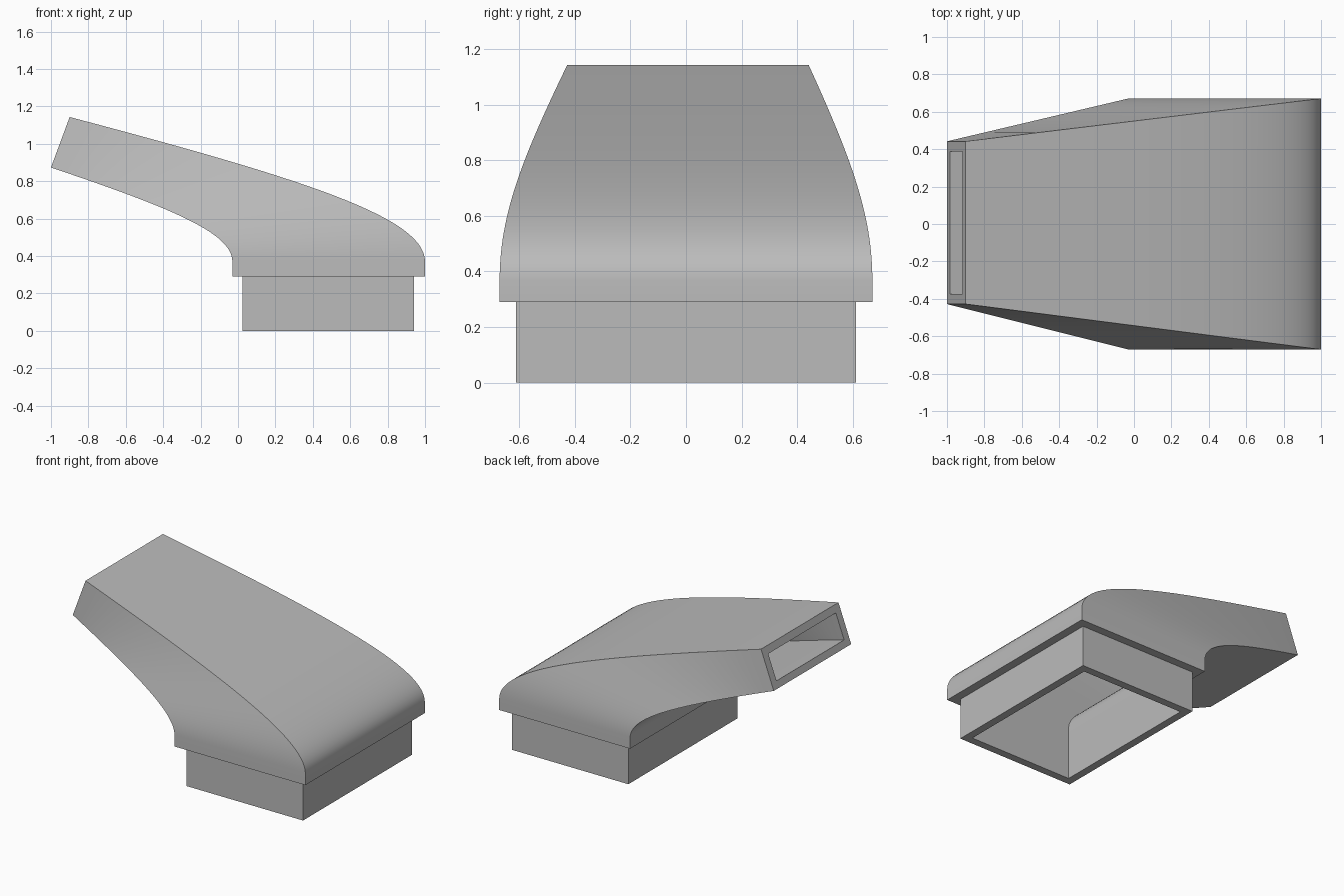
import bpy
import bmesh
import math

cube = bpy.data.objects.get("Cube")
if cube:
    bpy.data.objects.remove(cube)

grey = bpy.data.materials.new("matte grey")
grey.use_nodes = True
colour = (0.5, 0.5, 0.5, 1)
grey.diffuse_color = colour
grey.node_tree.nodes["Principled BSDF"].inputs["Base Color"].default_value = colour

STEPS = 28
FLANGE_Z = 0.29   # underside of the hood
BEND_Z = 0.37     # where the walls start to curve


def ring(low, high, half, mid=0.0):
    """Four corners: low = (x, z) of the underside edge, high = of the top edge."""
    return [(low[0], mid - half, low[1]), (high[0], mid - half, high[1]),
            (high[0], mid + half, high[1]), (low[0], mid + half, low[1])]


def flat_ring(x0, x1, half, z):
    return ring((x0, z), (x1, z), half)


def sweep(start, end, t):
    """Point on a curve leaving the start vertically and flattening to the end."""
    rise = 0.91 * t - 0.12 * t**2 + 0.21 * t**3
    return (start[0] + (end[0] - start[0]) * t * t,
            start[1] + (end[1] - start[1]) * rise)


def bend(x0, x1, half, low_end, high_end, end_half):
    """Rings of a wall that curves from the flange up to the mouth."""
    rings = [flat_ring(x0, x1, half, FLANGE_Z)]
    for i in range(STEPS + 1):
        t = i / STEPS
        rings.append(ring(sweep((x0, BEND_Z), low_end, t),
                          sweep((x1, BEND_Z), high_end, t),
                          half + (end_half - half) * t * t, 0.007 * t * t))
    return rings


def loft(name, rings):
    """Skin consecutive rings with quads."""
    bm = bmesh.new()
    loops = [[bm.verts.new(p) for p in r] for r in rings]
    for a, b in zip(loops, loops[1:]):
        for i in range(4):
            j = (i + 1) % 4
            bm.faces.new((a[i], a[j], b[j], b[i]))
    mesh = bpy.data.meshes.new(name)
    bm.to_mesh(mesh)
    bm.free()
    mesh.materials.append(grey)
    obj = bpy.data.objects.new(name, mesh)
    bpy.context.collection.objects.link(obj)
    bpy.ops.object.select_all(action='DESELECT')
    obj.select_set(True)
    bpy.context.view_layer.objects.active = obj
    bpy.ops.object.shade_smooth_by_angle(angle=math.radians(30))
    return obj


collar_outer = (0.025, 0.94, 0.612)
collar_inner = (0.08, 0.885, 0.557)

# Hood: flange underside, outer skin, mouth rim, then the inner skin back down
outer = bend(-0.03, 1.0, 0.671, (-1.0, 0.873), (-0.9, 1.143), 0.435)
inner = bend(*collar_inner, (-0.983, 0.919), (-0.918, 1.094), 0.38)
loft("duct_hood", [flat_ring(*collar_outer, FLANGE_Z)] + outer + inner[::-1])

# Collar: inner wall down, bottom rim, outer wall up
loft("duct_collar", [flat_ring(*collar_inner, FLANGE_Z),
                     flat_ring(*collar_inner, 0),
                     flat_ring(*collar_outer, 0),
                     flat_ring(*collar_outer, FLANGE_Z)])
